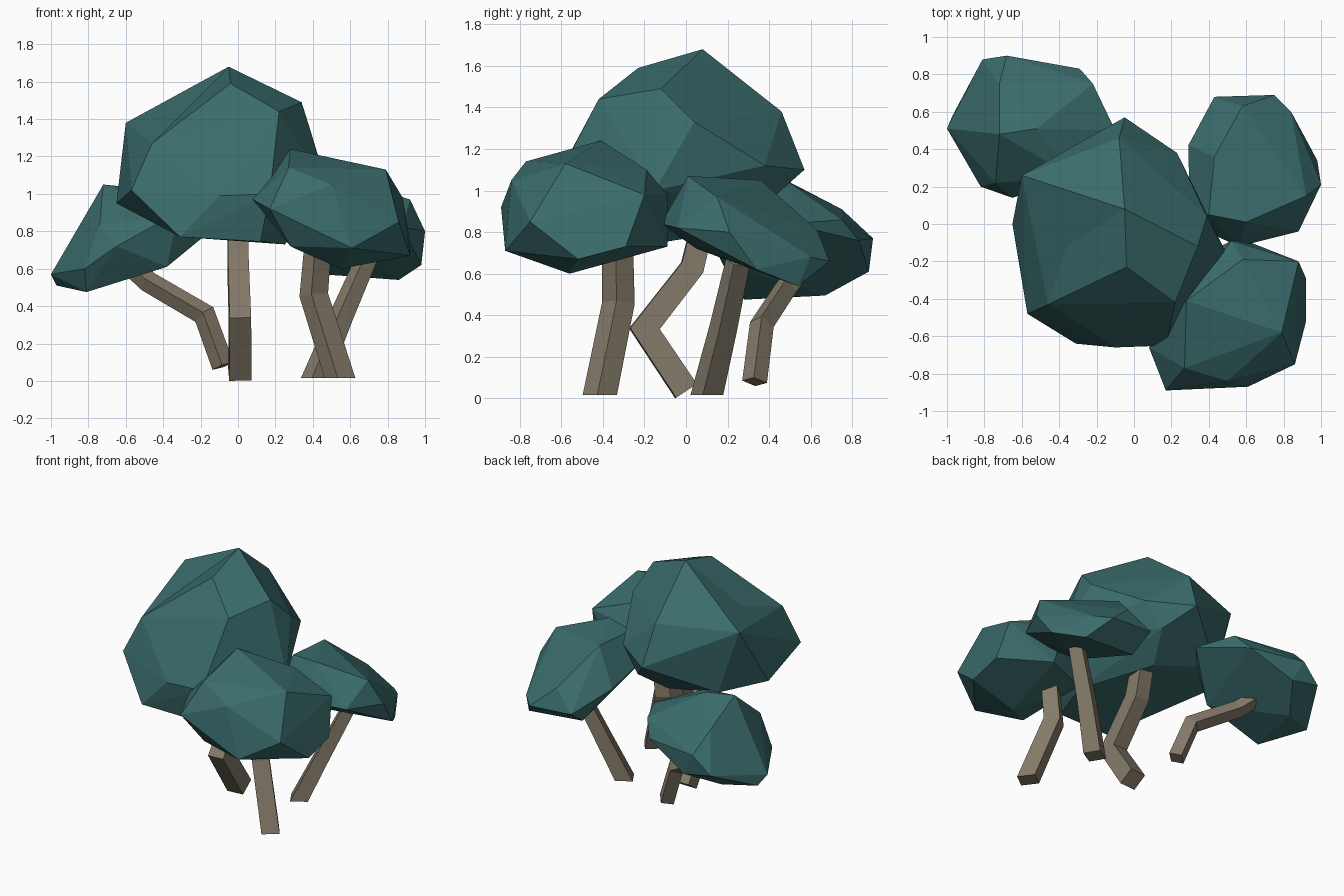
import bpy, bmesh
from mathutils import Vector

if "Cube" in bpy.data.objects:
    bpy.data.objects.remove(bpy.data.objects["Cube"])


def material(name, rgb):
    m = bpy.data.materials.new(name)
    m.diffuse_color = (*rgb, 1)
    m.use_nodes = True
    m.node_tree.nodes["Principled BSDF"].inputs["Base Color"].default_value = m.diffuse_color
    return m


LEAF = material("leaf_green", (0.043, 0.150, 0.150))
WOOD = material("bark_brown", (0.23, 0.195, 0.14))


def finish(bm, name, mat):
    bmesh.ops.recalc_face_normals(bm, faces=bm.faces)
    me = bpy.data.meshes.new(name)
    bm.to_mesh(me)
    bm.free()
    me.materials.append(mat)
    ob = bpy.data.objects.new(name, me)
    bpy.context.collection.objects.link(ob)
    return ob


# Faceted foliage clump: convex hull around a few corner points, with an optional dent
def clump(name, corners, dent=None):
    bm = bmesh.new()
    for c in corners:
        bm.verts.new(c)
    bmesh.ops.convex_hull(bm, input=bm.verts[:])
    loose = [v for v in bm.verts if not v.link_faces]
    bmesh.ops.delete(bm, geom=loose, context='VERTS')
    if dent:
        d = Vector(dent)
        near = min(bm.faces, key=lambda f: (f.calc_center_median() - d).length)
        bmesh.ops.poke(bm, faces=[near])["verts"][0].co = d
    bmesh.ops.dissolve_limit(bm, angle_limit=0.08, verts=bm.verts[:], edges=bm.edges[:])
    finish(bm, name, LEAF)


# Square trunk mitred along a bent path, optionally cut level at the base
def trunk(name, path, width, side, taper=1.0, level=False):
    pts = [Vector(p) for p in path]
    dirs = [(b - a).normalized() for a, b in zip(pts, pts[1:])]
    up = Vector((0, 0, 1)) if level else dirs[0]
    u = Vector(side)
    u = (u - up * u.dot(up)).normalized()
    v = up.cross(u)
    h = width / 2
    ring = [pts[0] + u * a * h + v * b * h for a, b in ((1, 1), (-1, 1), (-1, -1), (1, -1))]
    bm = bmesh.new()
    rings = [[bm.verts.new(p) for p in ring]]
    for i, d in enumerate(dirs):
        p = pts[i + 1]
        n = d + dirs[i + 1] if i + 1 < len(dirs) else d
        ring = [q + d * ((p - q).dot(n) / d.dot(n)) for q in ring]
        ring = [p + (q - p) * taper for q in ring]
        rings.append([bm.verts.new(q) for q in ring])
    for r, s in zip(rings, rings[1:]):
        for k in range(4):
            bm.faces.new((r[k], r[k - 1], s[k - 1], s[k]))
    bm.faces.new(rings[0])
    bm.faces.new(rings[-1])
    finish(bm, name, WOOD)


# Tall central crown, dented on the front left shoulder
clump("main_crown", [
    (-.05, .08, 1.68), (-.04, -.23, 1.59), (.22, -.42, 1.44), (.34, -.12, 1.49),
    (.39, .04, 1.33), (.49, -.15, 1.0), (-.60, .26, 1.38), (-.08, .46, 1.38),
    (-.05, .57, 1.10), (.23, .38, 1.12), (.10, .40, .95), (-.46, -.43, 1.27),
    (-.65, 0, .95), (-.57, -.48, 1.02), (-.31, -.64, .77), (.17, -.65, 1.0),
    (-.10, -.66, .99), (.12, -.60, .745), (.25, -.25, .73), (-.45, .28, .92),
    (0, .20, .80)],
    dent=(-.36, -.12, 1.36))

# Front right clump
clump("front_right_crown", [
    (.17, -.89, .92), (.08, -.66, .97), (.28, -.41, 1.24), (.27, -.77, 1.14),
    (.50, -.84, 1.05), (.61, -.87, .71), (.79, -.58, 1.13), (.86, -.75, .85),
    (.92, -.52, .67), (.92, -.29, .73), (.88, -.20, .98), (.60, -.09, .73),
    (.58, -.19, 1.10), (.52, -.09, .98), (.28, -.78, .72), (.30, -.20, .71),
    (.55, -.56, .60)])

# Back right clump, leaning down toward the back
clump("back_right_crown", [
    (.43, .68, .68), (.75, .69, .66), (.86, .54, .54), (.45, .52, .57),
    (.98, .34, .62), (1.0, .21, .80), (.88, -.04, .82), (.92, .15, .97),
    (.56, -.12, .84), (.60, .01, 1.07), (.40, .05, 1.05), (.43, .36, 1.05),
    (.30, 0, .88), (.29, .42, .80), (.52, .05, .72), (.84, .60, .68),
    (.58, .63, .81)])

# Back left clump, leaning down toward the left
clump("back_left_crown", [
    (-1.0, .51, .57), (-.97, .58, .51), (-.81, .28, .475), (-.81, .88, .65),
    (-.68, .90, .77), (-.60, .88, .61), (-.29, .83, .76), (-.22, .75, .86),
    (-.10, .50, .84), (-.72, .48, 1.05), (-.52, .51, 1.03), (-.72, .75, .91),
    (-.75, .67, .495), (-.82, .20, .60), (-.65, .14, .72), (-.38, .28, .61),
    (-.32, .25, .90), (-.74, .22, .83)])

# Trunks
trunk("middle_trunk", [(.01, 0, .035), (.01, -.2, .335), (0, .03, .63), (0, .09, .88)],
      .12, (1, .06, 0), .96)
trunk("front_right_trunk", [(.545, -.415, .015), (.405, -.325, .46), (.43, -.33, .76)],
      .118, (1, .75, 0), .96, True)
trunk("back_right_trunk", [(.415, .10, .015), (.55, .18, .34), (.69, .25, .66)],
      .115, (1, .6, 0), .88, True)
trunk("left_trunk", [(-.08, .33, .08), (-.18, .365, .355), (-.48, .48, .53), (-.60, .56, .64)],
      .085, (1, .8, 0), .97)
